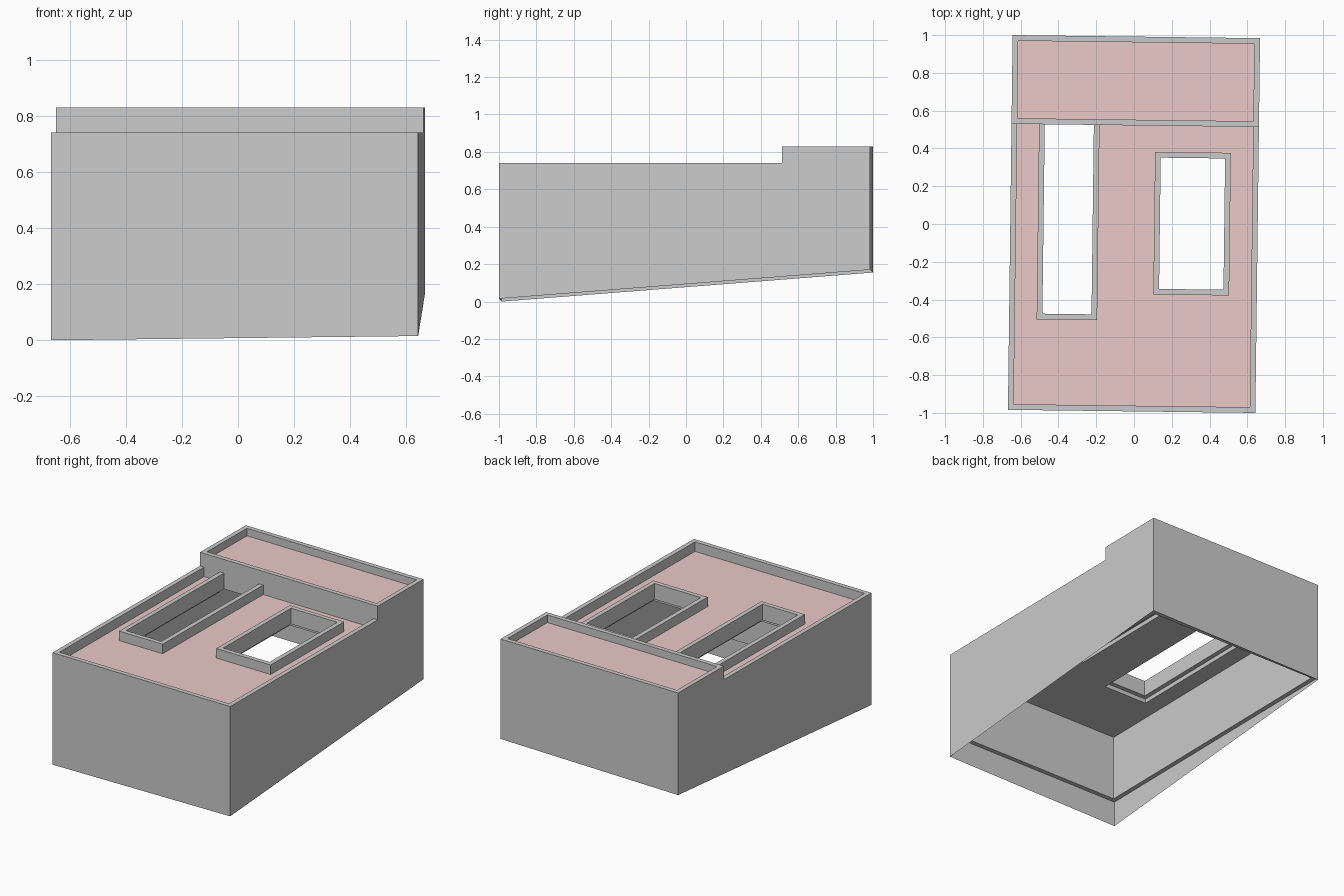
import bpy
import math

if "Cube" in bpy.data.objects:
    bpy.data.objects.remove(bpy.data.objects["Cube"])

ANGLE = -0.0125          # the whole plan is turned slightly
W, L, T = 0.655, 0.992, 0.03
STEP_Y = 0.522           # where the higher rear block begins
LOW, HIGH = 0.74, 0.83   # parapet heights
SKIRT = 0.17             # underside of the walls, the outer skin runs on to the ground

red = bpy.data.materials.new("roof_red")
red.diffuse_color = (0.83, 0.59, 0.58, 1)
red.use_nodes = True
red.node_tree.nodes["Principled BSDF"].inputs["Base Color"].default_value = red.diffuse_color


def ground(x, y):
    return 0.085 + 0.0115 * x / 1.0 + (0.0775 / L) * y if abs(x) < W else \
        0.085 + math.copysign(0.0075, x) + 0.0775 * y / L


def make(name, verts, faces, mat=None):
    mesh = bpy.data.meshes.new(name)
    mesh.from_pydata(verts, [], faces)
    obj = bpy.data.objects.new(name, mesh)
    obj.rotation_euler.z = ANGLE
    if mat:
        mesh.materials.append(mat)
    bpy.context.collection.objects.link(obj)
    return obj


def wall(name, outer, inner, top, inner_bottom, skin_bottom, closed=False):
    """Wall along a plan path; its outer skin hangs below its underside."""
    verts, faces = [], []
    for (ox, oy), (ix, iy) in zip(outer, inner):
        verts += [(ox, oy, skin_bottom(ox, oy)), (ox, oy, inner_bottom),
                  (ox, oy, top), (ix, iy, top), (ix, iy, inner_bottom)]
    n = len(outer)
    for i in range(n if closed else n - 1):
        a, b = i * 5, (i + 1) % n * 5
        for p, q in ((0, 1), (1, 2), (2, 3), (3, 4), (4, 1)):
            faces.append((a + p, b + p, b + q, a + q))
    if not closed:
        e = (n - 1) * 5
        faces += [(1, 2, 3, 4), (e + 4, e + 3, e + 2, e + 1)]
    return make(name, verts, faces)


def plate(name, xs, ys, z, holes=(), mat=None, down=False):
    """Flat sheet laid out as a grid, skipping the cells inside holes."""
    verts = [(x, y, z) for y in ys for x in xs]
    faces, n = [], len(xs)
    for j in range(len(ys) - 1):
        for i in range(n - 1):
            cx, cy = (xs[i] + xs[i + 1]) / 2, (ys[j] + ys[j + 1]) / 2
            if any(a < cx < b and c < cy < d for a, b, c, d in holes):
                continue
            f = (j * n + i, j * n + i + 1, (j + 1) * n + i + 1, (j + 1) * n + i)
            faces.append(f[::-1] if down else f)
    return make(name, verts, faces, mat)


def u_path(x0, x1, y_closed, y_open):
    return [(x0, y_open), (x0, y_closed), (x1, y_closed), (x1, y_open)]


# Outer walls: low front block and high rear block
wall("front_block_walls", u_path(-W, W, -L, STEP_Y),
     u_path(-W + T, W - T, -L + T, STEP_Y), LOW, SKIRT, ground)
wall("rear_block_walls", u_path(W, -W, L, STEP_Y),
     u_path(W - T, -W + T, L - T, STEP_Y), HIGH, SKIRT, ground)

# Cross wall at the step in the roof
bpy.ops.mesh.primitive_cube_add(size=1)
step = bpy.context.object
step.name = "step_wall"
step.scale = (2 * (W - T), T, HIGH - 0.635)
cy = STEP_Y + T / 2
step.location = (-cy * math.sin(ANGLE), cy * math.cos(ANGLE), (HIGH + 0.635) / 2)
step.rotation_euler.z = ANGLE

# Roof openings and their upstands
slot = (-0.509, -0.189, -0.511, STEP_Y)
well = (0.107, 0.508, -0.372, 0.383)
CEILING, ROOF, UPSTAND = 0.607, 0.677, 0.635


def ceiling_level(x, y):
    return CEILING


a, b, c, d = slot
wall("slot_upstand", u_path(a, b, c, d), u_path(a + T, b - T, c + T, d),
     LOW, UPSTAND, ceiling_level)
a, b, c, d = well
wall("well_upstand", u_path(a, b, c, d), u_path(a + T, b - T, c + T, d - T),
     LOW, UPSTAND, ceiling_level, closed=True)

# Red roof sheets and grey ceilings
xs = [-W + T, slot[0], slot[1], well[0], well[1], W - T]
ys = [-L + T, slot[2], well[2], well[3], STEP_Y]
plate("front_roof", xs, ys, ROOF, (slot, well), red)
plate("front_ceiling", xs, ys, CEILING, (slot, well), down=True)
xs, ys = [-W + T, W - T], [STEP_Y + T, L - T]
plate("rear_roof", xs, ys, 0.78, mat=red)
plate("rear_ceiling", xs, ys, 0.71, down=True)
